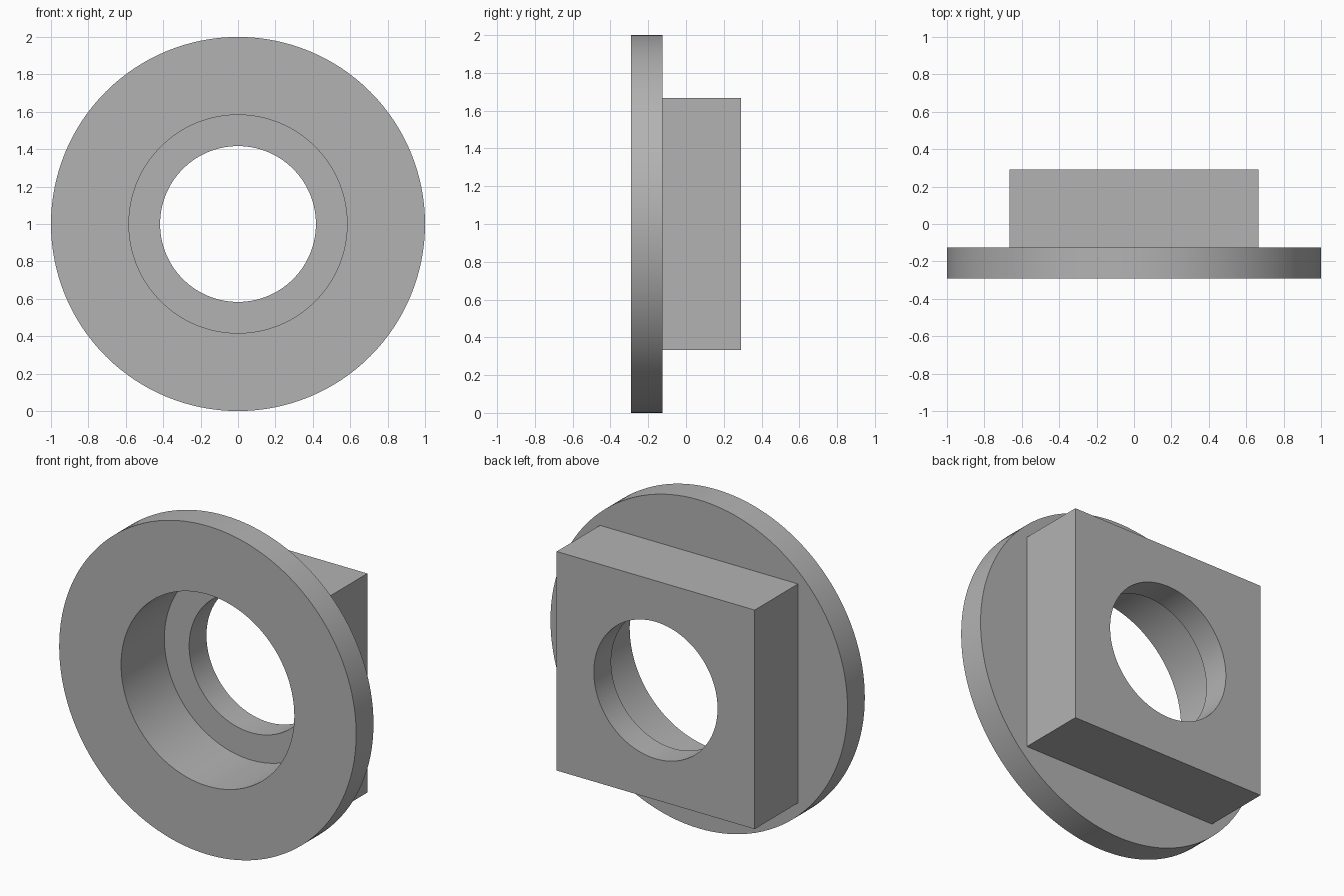
import bpy
import math

cube = bpy.data.objects.get("Cube")
if cube:
    bpy.data.objects.remove(cube, do_unlink=True)

U = 1 / 12            # design unit
FRONT = -3.5 * U      # front face of the flange

grey = bpy.data.materials.new("plain grey")
grey.use_nodes = True
colour = (0.45, 0.45, 0.45, 1)
grey.diffuse_color = colour
grey.node_tree.nodes["Principled BSDF"].inputs["Base Color"].default_value = colour


def finish(obj, name):
    obj.name = name
    obj.data.materials.clear()
    obj.data.materials.append(grey)
    return obj


def disc(name, radius, start, end):
    """Cylinder along y, between two depths measured from the front face."""
    bpy.ops.mesh.primitive_cylinder_add(
        vertices=128, radius=radius * U, depth=(end - start) * U,
        location=(0, FRONT + (start + end) / 2 * U, 1),
        rotation=(math.pi / 2, 0, 0))
    return finish(bpy.context.object, name)


def combine(target, tool, operation):
    mod = target.modifiers.new(operation.lower(), "BOOLEAN")
    mod.operation = operation
    mod.solver = "EXACT"
    mod.object = tool
    bpy.context.view_layer.objects.active = target
    bpy.ops.object.modifier_apply(modifier=mod.name)
    bpy.data.objects.remove(tool, do_unlink=True)


# Round flange
body = disc("flanged_square_bushing", 12, 0, 2)

# Square block behind it, sunk into the flange for a clean union
bpy.ops.mesh.primitive_cube_add(size=1, location=(0, FRONT + 4 * U, 1))
block = finish(bpy.context.object, "square_block")
block.scale = (16 * U, 6 * U, 16 * U)
bpy.context.view_layer.update()
combine(body, block, "UNION")

# Wide counterbore from the front, narrow bore right through
combine(body, disc("counterbore_cutter", 7, -1, 5), "DIFFERENCE")
combine(body, disc("bore_cutter", 5, -2, 9), "DIFFERENCE")

# Smooth round walls, sharp edges
bpy.ops.object.select_all(action="DESELECT")
body.select_set(True)
bpy.context.view_layer.objects.active = body
bpy.ops.object.shade_smooth_by_angle(angle=math.radians(30))
